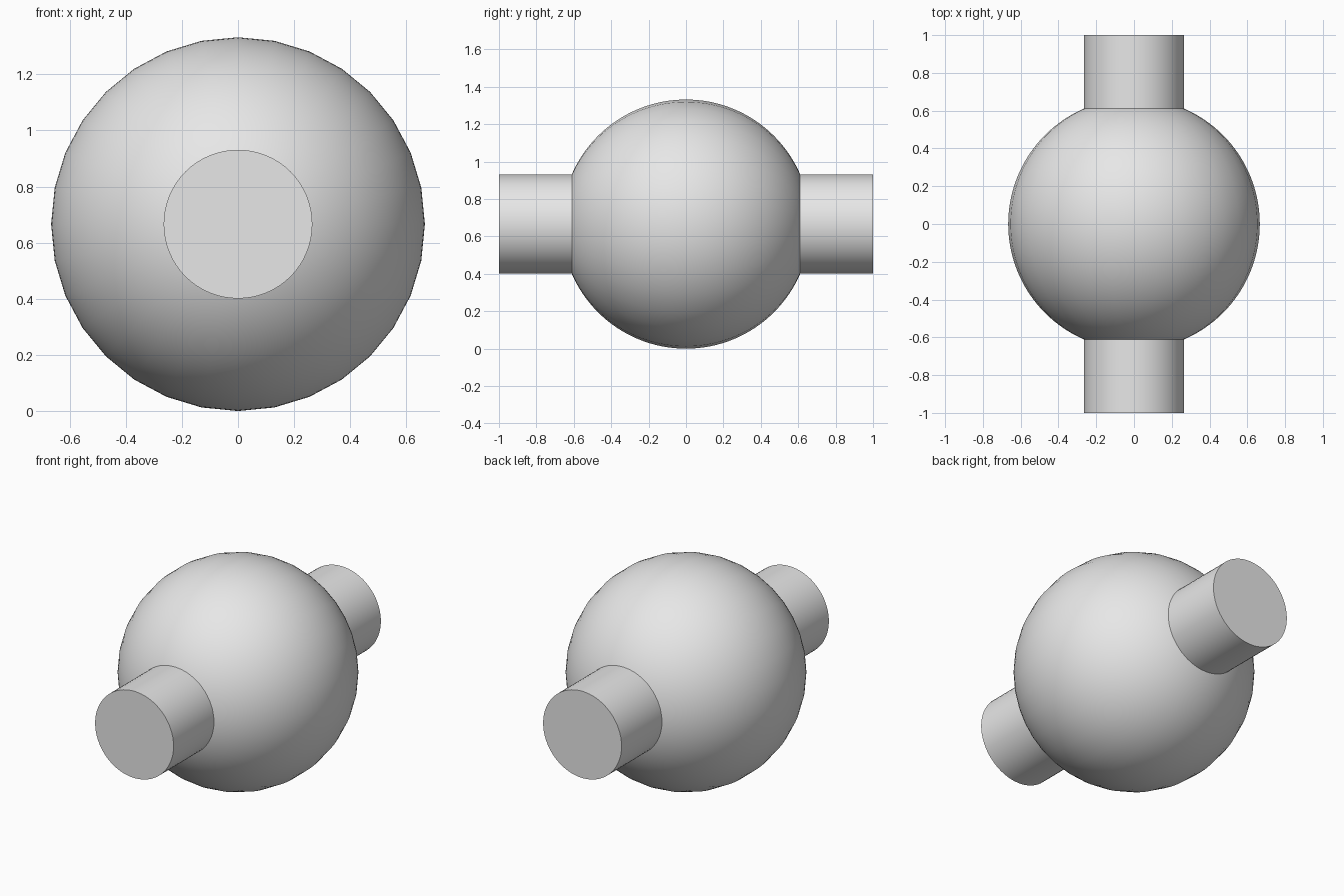
import bpy
import math

cube = bpy.data.objects.get("Cube")
if cube:
    bpy.data.objects.remove(cube, do_unlink=True)

RADIUS = 0.666       # ball radius, also its centre height
PIN_RADIUS = 0.265
HALF_LENGTH = 1.0    # pin end distance from the centre

# Single grey material
grey = bpy.data.materials.new("light grey")
grey.use_nodes = True
colour = (0.8, 0.8, 0.8, 1)
grey.diffuse_color = colour
grey.node_tree.nodes["Principled BSDF"].inputs["Base Color"].default_value = colour


def finish(name):
    """Name, colour and smooth the active part, keeping its sharp rims."""
    part = bpy.context.object
    part.name = part.data.name = name
    part.data.materials.append(grey)
    bpy.ops.object.shade_smooth_by_angle(angle=math.radians(35))


# Ball, its poles on the pin axis
bpy.ops.mesh.primitive_uv_sphere_add(
    segments=32, ring_count=64, radius=RADIUS,
    location=(0, 0, RADIUS), rotation=(math.pi / 2, 0, 0))
finish("ball")

# Front and back pins, rooted inside the ball
root = 0.55
for name, side in (("front_pin", -1), ("back_pin", 1)):
    bpy.ops.mesh.primitive_cylinder_add(
        vertices=64, radius=PIN_RADIUS, depth=HALF_LENGTH - root,
        location=(0, side * (HALF_LENGTH + root) / 2, RADIUS),
        rotation=(math.pi / 2, 0, 0))
    finish(name)
